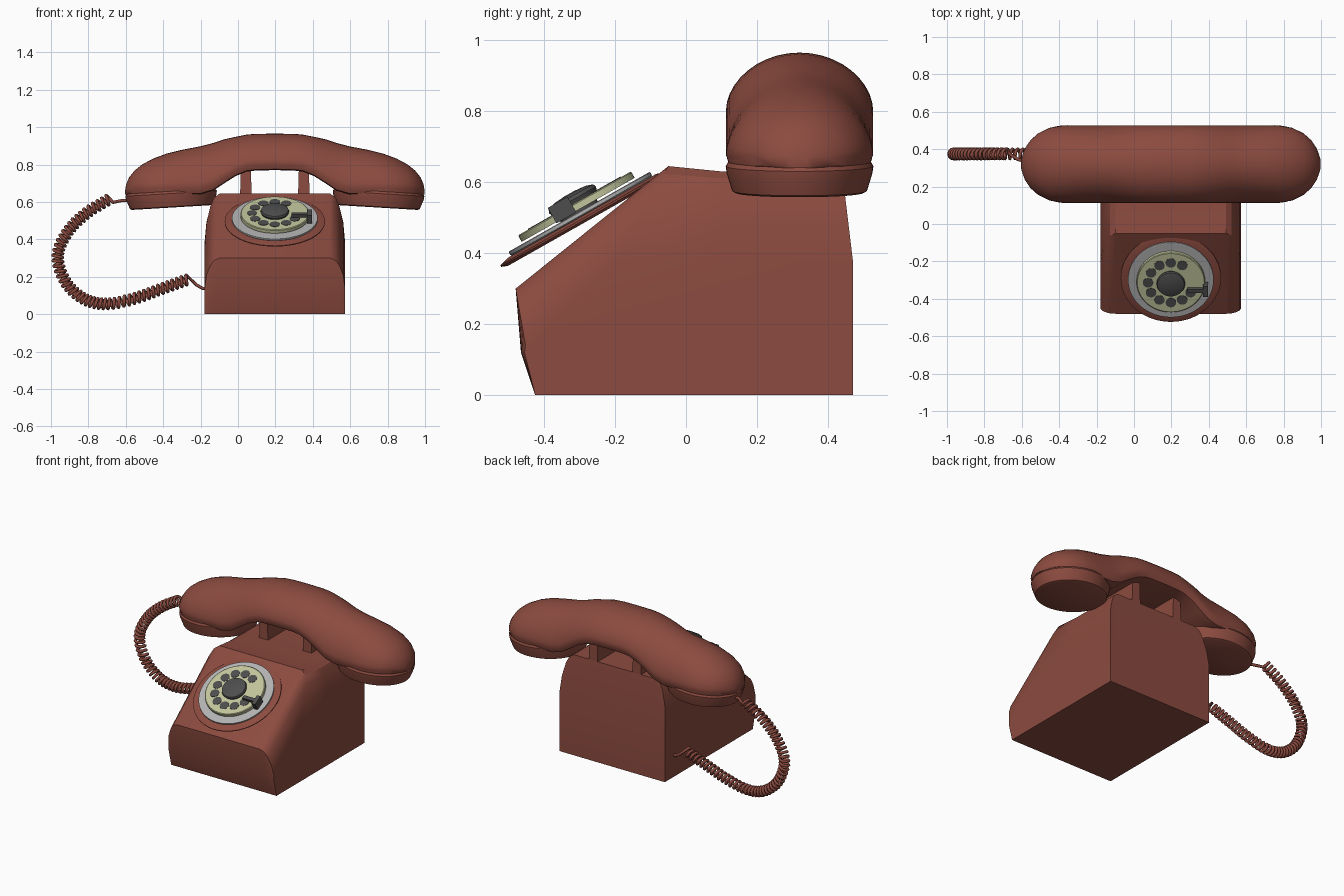
import bpy, bmesh, math
from mathutils import Vector, Matrix

cube = bpy.data.objects.get("Cube")
if cube:
    bpy.data.objects.remove(cube, do_unlink=True)


def material(name, rgb):
    m = bpy.data.materials.new(name)
    m.use_nodes = True
    m.diffuse_color = (*rgb, 1)
    m.node_tree.nodes["Principled BSDF"].inputs["Base Color"].default_value = (*rgb, 1)
    return m


RED = material("brick_red", (0.26, 0.07, 0.05))
GREY = material("plate_grey", (0.45, 0.45, 0.45))
CREAM = material("pale_green_cream", (0.54, 0.56, 0.33))
DARK = material("dark_grey", (0.075, 0.075, 0.075))
CX = 0.197          # centre line of body and handset
HY = 0.32           # handset centre in depth


def finish(bm, name, mat, angle=30):
    bmesh.ops.recalc_face_normals(bm, faces=bm.faces[:])
    me = bpy.data.meshes.new(name)
    bm.to_mesh(me)
    bm.free()
    ob = bpy.data.objects.new(name, me)
    bpy.context.collection.objects.link(ob)
    me.materials.append(mat)
    bpy.ops.object.select_all(action='DESELECT')
    ob.select_set(True)
    bpy.context.view_layer.objects.active = ob
    bpy.ops.object.shade_smooth_by_angle(angle=math.radians(angle))
    return ob


def loft(name, sections, mat, angle=30):
    """Skin closed sections of equal length and cap both ends."""
    bm = bmesh.new()
    rings = [[bm.verts.new(p) for p in s] for s in sections]
    for a, b in zip(rings, rings[1:]):
        for i in range(len(a)):
            j = (i + 1) % len(a)
            bm.faces.new((a[i], a[j], b[j], b[i]))
    bm.faces.new(rings[0])
    bm.faces.new(rings[-1])
    return finish(bm, name, mat, angle)


def lathe(name, profile, mat, matrix, segs=48, angle=30):
    """Solid of revolution from (radius, height) pairs."""
    turn = [2 * math.pi * i / segs for i in range(segs)]
    return loft(name, [[matrix @ Vector((r * math.cos(t), r * math.sin(t), z)) for t in turn]
                       for r, z in profile], mat, angle)


def box(name, size, matrix, mat):
    bm = bmesh.new()
    bmesh.ops.create_cube(bm, size=1, matrix=matrix @ Matrix.Diagonal((*size, 1)))
    return finish(bm, name, mat)


# Body: side outline blended to the full outline across rounded shoulders
side = [(-0.425, 0), (-0.455, 0.12), (-0.452, 0.14), (-0.2, 0.37),
        (0.1, 0.39), (0.47, 0.38), (0.47, 0.37), (0.47, 0)]
full = [(-0.425, 0), (-0.465, 0.12), (-0.48, 0.3), (-0.05, 0.645),
        (0.1, 0.63), (0.44, 0.63), (0.47, 0.37), (0.47, 0)]
steps = [(0.375, 0), (0.366, 0.42), (0.345, 0.75), (0.325, 0.92), (0.295, 1)]
slices = [(-d, k) for d, k in steps] + [(d, k) for d, k in reversed(steps)]
loft("body", [[(CX + d, a[0] + (b[0] - a[0]) * k, a[1] + (b[1] - a[1]) * k)
               for a, b in zip(side, full)] for d, k in slices], RED)

# Cradle posts
for s, label in ((1, "left"), (-1, "right")):
    loft("cradle_post_" + label,
         [[(CX + s * (0.155 + dx), y, z) for dx, y in
           ((-h, 0.2), (h, 0.2), (h, 0.44), (-h, 0.44))]
          for h, z in ((0.032, 0.6), (0.026, 0.8))], RED)

# Handset handle: arched sections (distance from middle, top, underside)
rows = [(0, 0.965, 0.77), (0.1, 0.964, 0.768), (0.15, 0.96, 0.762), (0.21, 0.948, 0.738),
        (0.27, 0.935, 0.7), (0.33, 0.915, 0.66), (0.4, 0.897, 0.64), (0.5, 0.878, 0.64),
        (0.58, 0.858, 0.64), (0.65, 0.832, 0.64), (0.71, 0.8, 0.64), (0.75, 0.768, 0.64),
        (0.78, 0.73, 0.64), (0.795, 0.695, 0.64), (0.8, 0.665, 0.64)]


def arch(d, top, under, s):
    w = 0.207 * math.sqrt(max(0.015, 1 - (max(0, d - 0.57) / 0.23) ** 2))
    edge = under + (0.025 if d > 0.75 else 0.035)
    pts = [(w * math.cos(math.pi * i / 20), edge + (top - edge) * math.sin(math.pi * i / 20) ** 1.1)
           for i in range(21)]
    pts += [(-0.93 * w, under + 0.005), (-0.75 * w, under), (0, under),
            (0.75 * w, under), (0.93 * w, under + 0.005)]
    return [(CX + s * d, HY + y, z) for y, z in pts]


loft("handset_handle", [arch(*r, -1) for r in reversed(rows)] + [arch(*r, 1) for r in rows[1:]],
     RED, 45)

# Ear and mouth cups, slightly tilted outwards
cup = [(0.19, -0.075), (0.2, -0.07), (0.216, -0.02), (0.219, 0), (0.212, 0.012),
       (0.215, 0.022), (0.214, 0.05)]
for s, label in ((1, "left"), (-1, "right")):
    m = (Matrix.Translation((CX + s * 0.555, HY, 0.645)) @ Matrix.Rotation(s * 0.06, 4, 'Y')
         @ Matrix.Diagonal((1.12, 0.95, 1, 1)))
    lathe("handset_cup_" + label, cup, RED, m)

# Dial, stacked along its own tilted axis
dial = Matrix.Translation((CX, -0.29, 0.4975)) @ Matrix.Rotation(math.radians(29.5), 4, 'X')
lathe("dial_skirt", [(0.25, -0.012), (0.268, -0.005), (0.268, 0), (0.24, 0.008)], RED, dial, 64)
lathe("dial_plate", [(0.226, 0.008), (0.229, 0.011), (0.229, 0.02), (0.226, 0.022)], GREY, dial, 64)
lathe("finger_wheel", [(0.183, 0.028), (0.183, 0.046), (0.179, 0.049)], CREAM, dial, 64)
lathe("wheel_spindle", [(0.06, 0.015), (0.06, 0.035)], DARK, dial, 24)
lathe("dial_hub", [(0.07, 0.045), (0.076, 0.06), (0.072, 0.07), (0.05, 0.077), (0.015, 0.08)],
      DARK, dial, 40, 40)
for i in range(10):
    t = math.radians(60 + 30 * i)
    spot = dial @ Matrix.Translation((0.122 * math.cos(t), 0.122 * math.sin(t), 0.047))
    lathe("finger_hole_%d" % (i + 1), [(0.028, 0), (0.028, 0.004)], DARK, spot, 20)

# Finger stop
place = dial @ Matrix.Translation((0.14, -0.04, 0.06))
box("finger_stop_arm", (0.1, 0.022, 0.02), place, DARK)
box("finger_stop_end", (0.026, 0.064, 0.05), place @ Matrix.Translation((0.045, 0, -0.01)), DARK)

# Coiled cord: helix wound around a smooth path, with straight leads
way = [Vector(p) for p in ((-0.68, 0.62), (-0.81, 0.54), (-0.91, 0.44), (-0.964, 0.31),
                           (-0.92, 0.17), (-0.82, 0.08), (-0.7, 0.055), (-0.55, 0.085),
                           (-0.41, 0.135), (-0.27, 0.185))]
way = [2 * way[0] - way[1]] + way + [2 * way[-1] - way[-2]]


def along(u):
    i = min(int(u), len(way) - 4)
    f = u - i
    a, b, c, d = way[i:i + 4]
    return 0.5 * (2 * b + (c - a) * f + (2 * a - 5 * b + 4 * c - d) * f * f
                  + (3 * b - a - 3 * c + d) * f ** 3)


CORD_Y, TURNS, STEPS = 0.375, 50, 12
span = len(way) - 3
points = [(-0.56, 0.33, 0.605), (-0.62, 0.345, 0.608)]
for n in range(TURNS * STEPS + 1):
    u = span * n / (TURNS * STEPS)
    p = along(u)
    t = (along(min(u + 0.01, span)) - along(max(u - 0.01, 0))).normalized()
    a = 2 * math.pi * n / STEPS
    r = 0.026
    points.append((p.x - t.y * r * math.cos(a), CORD_Y + r * math.sin(a), p.y + t.x * r * math.cos(a)))
points += [(-0.22, CORD_Y, 0.155), (-0.19, CORD_Y, 0.138), (-0.16, CORD_Y, 0.138)]
cu = bpy.data.curves.new("coiled_cord", 'CURVE')
cu.dimensions = '3D'
cu.bevel_depth = 0.009
cu.bevel_resolution = 1
cu.use_fill_caps = True
sp = cu.splines.new('POLY')
sp.points.add(len(points) - 1)
for q, p in zip(sp.points, points):
    q.co = (*p, 1)
sp.use_smooth = True
cu.materials.append(RED)
bpy.context.collection.objects.link(bpy.data.objects.new("coiled_cord", cu))
